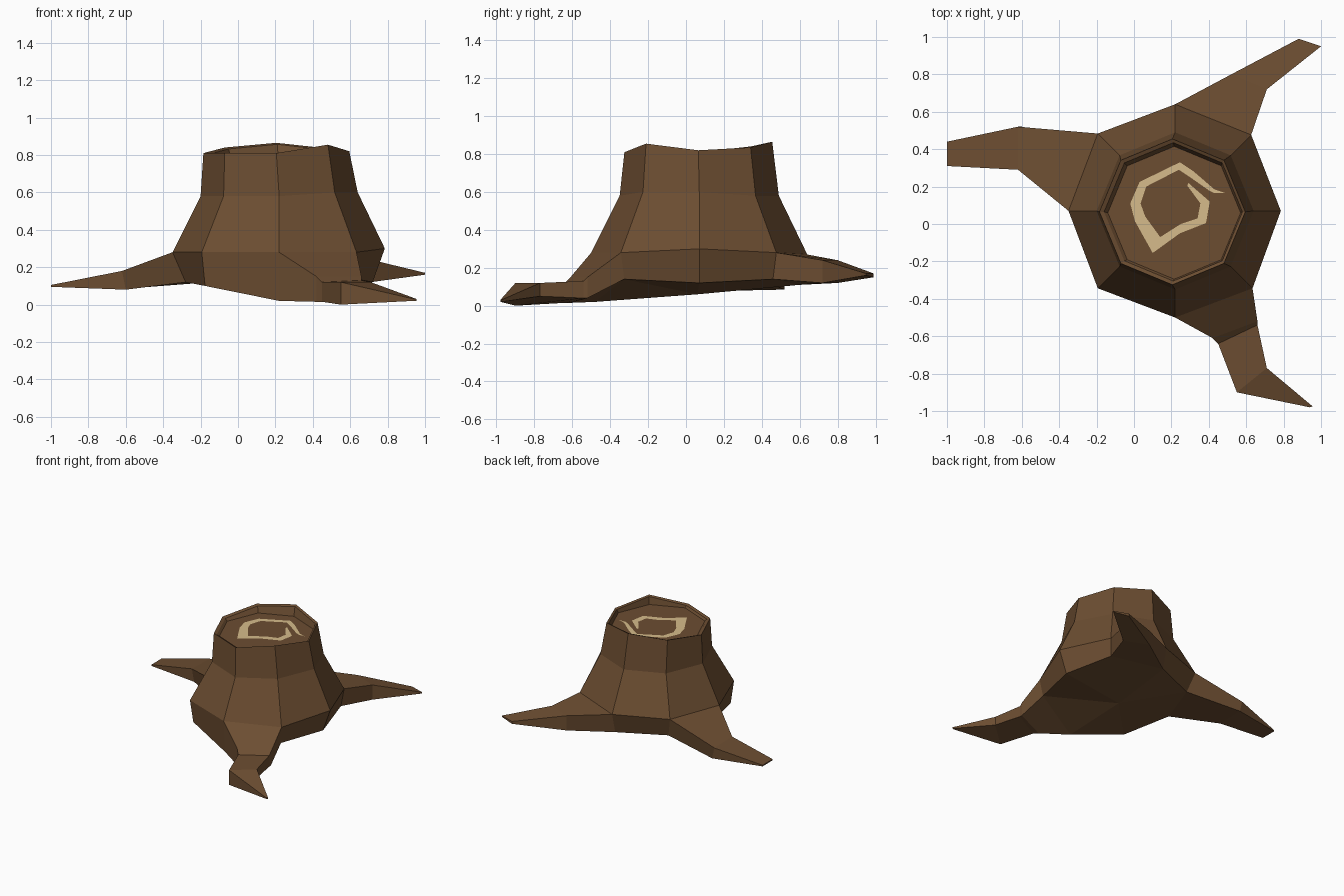
import bpy, bmesh, math

CX, CY, N = 0.22, 0.07, 8


def material(name, rgb):
    m = bpy.data.materials.new(name)
    m.diffuse_color = (*rgb, 1)
    return m


bark = material("bark_brown", (0.15, 0.075, 0.031))
tan = material("pale_wood", (0.67, 0.50, 0.26))


def finish(bm, name, mat):
    bmesh.ops.recalc_face_normals(bm, faces=bm.faces[:])
    me = bpy.data.meshes.new(name)
    bm.to_mesh(me)
    bm.free()
    me.materials.append(mat)
    ob = bpy.data.objects.new(name, me)
    bpy.context.collection.objects.link(ob)
    return ob


bm = bmesh.new()


def ring(radii, heights, cx=CX, cy=CY):
    """Octagon ring, first vertex towards +x, counter-clockwise."""
    return [bm.verts.new((cx + r * math.cos(i * math.tau / N),
                          cy + r * math.sin(i * math.tau / N), z))
            for i, (r, z) in enumerate(zip(radii, heights))]


def bridge(a, b, skip=()):
    for i in range(len(a)):
        if i not in skip:
            j = (i + 1) % len(a)
            bm.faces.new((a[i], a[j], b[j], b[i]))


# Trunk: flared foot, waist, uneven rim, shallow hollow in the cut top
rim_z = [0.82, 0.835, 0.865, 0.84, 0.81, 0.81, 0.81, 0.855]
foot = ring([0.50, 0.55, 0.53, 0.52, 0.50, 0.56, 0.55, 0.56],
            [0.12, 0.14, 0.11, 0.12, 0.12, 0.10, 0.02, 0.14])
flare = ring([0.565, 0.575, 0.57, 0.585, 0.57, 0.585, 0.57, 0.585],
             [0.30, 0.28, 0.27, 0.28, 0.28, 0.28, 0.28, 0.28])
waist = ring([0.42] * N, [0.60, 0.58, 0.58, 0.58, 0.58, 0.58, 0.58, 0.60])
rim = ring([0.39] * N, rim_z, 0.205, 0.065)
lip = ring([0.37] * N, [z - 0.008 for z in rim_z], 0.21, 0.065)
floor = ring([0.355] * N, [0.785] * N, 0.215, 0.06)

# Roots grow out of these foot panels; each section is
# (top a, top b, bottom b, bottom a), a and b going counter-clockwise
roots = {
    1: [[(0.71, 0.72, 0.24), (0.52, 0.80, 0.24), (0.52, 0.80, 0.12), (0.71, 0.72, 0.12)],
        [(1.00, 0.95, 0.17), (0.88, 0.99, 0.17), (0.88, 0.99, 0.15), (1.00, 0.95, 0.16)]],
    3: [[(-0.62, 0.52, 0.175), (-0.62, 0.29, 0.18), (-0.60, 0.29, 0.08), (-0.60, 0.52, 0.085)],
        [(-1.00, 0.44, 0.105), (-1.00, 0.31, 0.105), (-1.00, 0.31, 0.095), (-1.00, 0.44, 0.095)]],
    6: [[(0.42, -0.61, 0.15), (0.66, -0.52, 0.15), (0.66, -0.52, 0.04), (0.42, -0.61, 0.015)],
        [(0.45, -0.64, 0.12), (0.66, -0.54, 0.13), (0.66, -0.54, 0.04), (0.45, -0.64, 0.015)],
        [(0.55, -0.90, 0.12), (0.71, -0.77, 0.12), (0.71, -0.77, 0.05), (0.55, -0.90, 0.0)],
        [(0.94, -0.98, 0.03), (0.955, -0.975, 0.03), (0.955, -0.975, 0.02), (0.94, -0.98, 0.02)]],
}

bridge(foot, flare, skip=roots)
for low, high in ((flare, waist), (waist, rim), (rim, lip), (lip, floor)):
    bridge(low, high)
bm.faces.new(floor)

# Underside
centre = bm.verts.new((0.20, 0.06, 0.06))
for i in range(N):
    bm.faces.new((foot[i], centre, foot[(i + 1) % N]))

# Roots
for i, sections in roots.items():
    j = (i + 1) % N
    prev = [flare[i], flare[j], foot[j], foot[i]]
    for pts in sections:
        cur = [bm.verts.new(p) for p in pts]
        bridge(prev, cur)
        prev = cur
    bm.faces.new(prev)
finish(bm, "stump", bark)

# Growth ring: a flat spiral strip on the cut top (outer, inner edge pairs)
strip = [((0.49, 0.165), (0.43, 0.165)), ((0.43, 0.185), (0.40, 0.18)),
         ((0.32, 0.28), (0.30, 0.25)), ((0.245, 0.33), (0.24, 0.29)),
         ((0.03, 0.225), (0.065, 0.20)), ((-0.02, 0.11), (0.035, 0.11)),
         ((0.005, 0.015), (0.06, 0.04)), ((0.10, -0.155), (0.14, -0.07)),
         ((0.245, -0.05), (0.25, 0.0)), ((0.385, 0.005), (0.34, 0.03)),
         ((0.405, 0.12), (0.355, 0.11)), ((0.29, 0.22), (0.285, 0.205))]
bm = bmesh.new()
pairs = [[bm.verts.new((*p, 0.789)) for p in pair] for pair in strip]
for (a, b), (c, d) in zip(pairs, pairs[1:]):
    bm.faces.new((a, c, d, b))
ring_ob = finish(bm, "growth_ring", tan)
if ring_ob.data.polygons[0].normal.z < 0:
    ring_ob.data.flip_normals()
